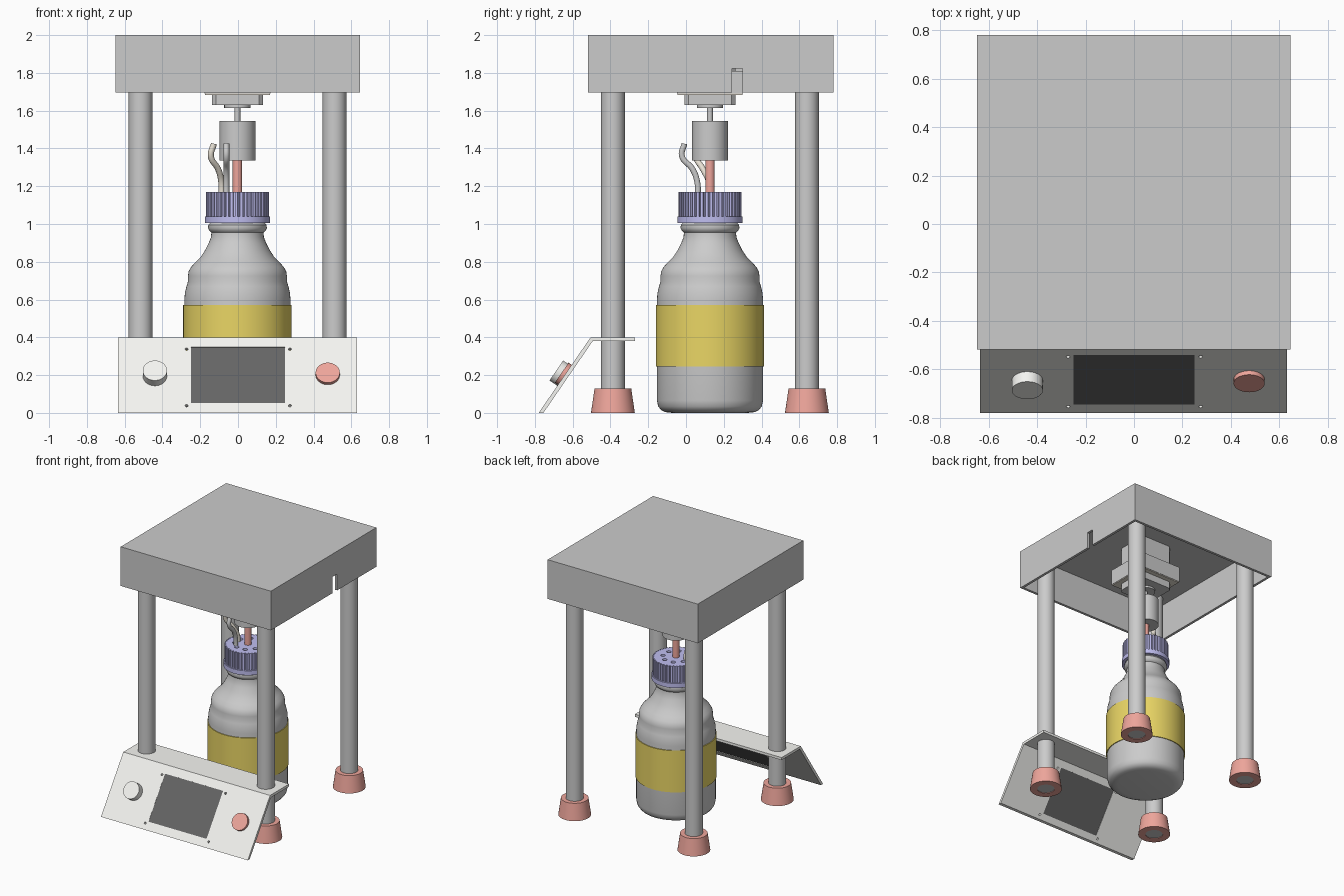
import bpy, bmesh, math
from math import cos, sin, tau, radians
from mathutils import Matrix, Vector

if "Cube" in bpy.data.objects:
    bpy.data.objects.remove(bpy.data.objects["Cube"])


def material(name, rgb):
    m = bpy.data.materials.new(name)
    m.diffuse_color = (*rgb, 1)
    m.use_nodes = True
    m.node_tree.nodes["Principled BSDF"].inputs["Base Color"].default_value = m.diffuse_color
    return m


RED = material("salmon", (0.86, 0.38, 0.33))
BLUE = material("lavender", (0.53, 0.52, 0.88))
YELLOW = material("label_yellow", (0.82, 0.67, 0.13))
CREAM = material("cream", (0.92, 0.92, 0.89))
TAN = material("tan", (0.80, 0.75, 0.66))
DARK = material("screen_dark", (0.13, 0.13, 0.13))

AX, AY = -0.003, 0.127                      # bottle and drive axis
AXIS = Matrix.Translation((AX, AY, 0))


def finish(name, bm, mat=None, mtx=None, angle=35):
    if mtx is not None:
        bm.transform(mtx)
    bmesh.ops.recalc_face_normals(bm, faces=bm.faces[:])
    me = bpy.data.meshes.new(name)
    bm.to_mesh(me)
    bm.free()
    me.shade_smooth()
    me.set_sharp_from_angle(angle=radians(angle))
    ob = bpy.data.objects.new(name, me)
    bpy.context.collection.objects.link(ob)
    if mat:
        me.materials.append(mat)
    return ob


def box(name, lo, hi, mat=None, mtx=None):
    bm = bmesh.new()
    lo, hi = Vector(lo), Vector(hi)
    bmesh.ops.create_cube(bm, size=1, matrix=Matrix.Translation((lo + hi) / 2)
                          @ Matrix.Diagonal((*(hi - lo), 1)))
    return finish(name, bm, mat, mtx)


def lathe(name, profile, mat=None, mtx=AXIS, n=48, closed=False):
    """Spin (radius, z) points about z; cap the ends unless the profile is a loop."""
    bm = bmesh.new()
    rings = [[bm.verts.new((r * cos(tau * i / n), r * sin(tau * i / n), z))
              for i in range(n)] for r, z in profile]
    pairs = list(zip(rings, rings[1:])) + ([(rings[-1], rings[0])] if closed else [])
    for a, b in pairs:
        for i in range(n):
            j = (i + 1) % n
            bm.faces.new((a[i], a[j], b[j], b[i]))
    if not closed:
        bm.faces.new(rings[0])
        bm.faces.new(rings[-1])
    return finish(name, bm, mat, mtx)


def prism(name, pts, depth, mat=None, mtx=None):
    """Extrude a polygon drawn in the local xy plane along local z."""
    bm = bmesh.new()
    f = bm.faces.new([bm.verts.new((x, y, 0)) for x, y in pts])
    ext = bmesh.ops.extrude_face_region(bm, geom=[f])["geom"]
    bmesh.ops.translate(bm, vec=(0, 0, depth),
                        verts=[v for v in ext if isinstance(v, bmesh.types.BMVert)])
    return finish(name, bm, mat, mtx)


def cut(ob, cutters):
    """Subtract the cutters, bake the result and drop the cutters."""
    for c in cutters:
        c.hide_render = True
        md = ob.modifiers.new("cut", "BOOLEAN")
        md.operation, md.object, md.solver = "DIFFERENCE", c, "EXACT"
    bpy.context.view_layer.update()
    dg = bpy.context.evaluated_depsgraph_get()
    me = bpy.data.meshes.new_from_object(ob.evaluated_get(dg))
    ob.modifiers.clear()
    ob.data = me
    me.set_sharp_from_angle(angle=radians(35))
    for c in cutters:
        bpy.data.objects.remove(c)


def tube(name, pts, r, mat=None):
    cu = bpy.data.curves.new(name, "CURVE")
    cu.dimensions = "3D"
    cu.bevel_depth, cu.bevel_resolution, cu.use_fill_caps = r, 3, True
    cu.resolution_u = 6
    sp = cu.splines.new("BEZIER")
    sp.bezier_points.add(len(pts) - 1)
    for p, co in zip(sp.bezier_points, pts):
        p.co = co
        p.handle_left_type = p.handle_right_type = "AUTO"
    ob = bpy.data.objects.new(name, cu)
    bpy.context.collection.objects.link(ob)
    if mat:
        cu.materials.append(mat)


# Top housing: open-bottomed shell with a cable notch in the right wall
housing = box("top_housing", (-0.648, -0.518, 1.695), (0.646, 0.78, 2.0))
cut(housing, [box("hollow", (-0.628, -0.498, 1.6), (0.626, 0.76, 1.98)),
              box("notch", (0.6, 0.243, 1.6), (0.7, 0.298, 1.822))])

# Four legs with tapered rubber feet
for side, x in (("left", -0.516), ("right", 0.511)):
    for end, y in (("front", -0.387), ("back", 0.64)):
        at = Matrix.Translation((x, y, 0))
        lathe(f"{end}_{side}_leg", [(0.063, 0.004), (0.063, 1.98)], None, at)
        lathe(f"{end}_{side}_foot",
              [(0.063, 0), (0.116, 0), (0.097, 0.13), (0.063, 0.13)], RED, at, closed=True)

# Bent sheet control panel (profile in y,z extruded along x)
yz_to_x = Matrix(((0, 0, 1, -0.635), (1, 0, 0, 0), (0, 1, 0, 0), (0, 0, 0, 1)))
panel = prism("control_panel", [(-0.78, 0), (-0.505, 0.4), (-0.27, 0.4), (-0.27, 0.38),
                                (-0.494, 0.38), (-0.755, 0)], 1.265, CREAM, yz_to_x)
SLOPE = Matrix.Translation((0, -0.78, 0)) @ Matrix.Rotation(math.atan2(0.4, 0.275), 4, "X")
cutters = [box("window", (-0.25, 0.063, -0.1), (0.25, 0.422, 0.1), None, SLOPE)]
for x in (-0.272, 0.275):
    for s in (0.047, 0.41):
        cutters.append(lathe("screw_hole", [(0.008, -0.1), (0.008, 0.1)], None,
                             SLOPE @ Matrix.Translation((x, s, 0)), 16))
cut(panel, cutters)
box("screen", (-0.25, 0.063, -0.018), (0.25, 0.422, -0.001), DARK, SLOPE)
lathe("dial_knob", [(0.064, -0.005), (0.064, 0.05)], CREAM,
      SLOPE @ Matrix.Translation((-0.44, 0.238, 0)))
lathe("stop_button", [(0.064, -0.005), (0.064, 0.02)], RED,
      SLOPE @ Matrix.Translation((0.475, 0.245, 0)))

# Bottle and label band
lathe("bottle", [(0.2, 0), (0.235, 0.004), (0.258, 0.014), (0.274, 0.034), (0.281, 0.065),
                 (0.281, 0.6), (0.278, 0.635), (0.27, 0.67), (0.262, 0.695), (0.262, 0.725),
                 (0.258, 0.75), (0.245, 0.773), (0.222, 0.798), (0.195, 0.825), (0.172, 0.86),
                 (0.152, 0.9), (0.14, 0.93), (0.138, 0.955), (0.148, 0.963), (0.156, 0.978),
                 (0.154, 0.995), (0.145, 1.005), (0.14, 1.1)], n=64)
lathe("label_band", [(0.281, 0.245), (0.287, 0.245), (0.287, 0.57), (0.281, 0.57)],
      YELLOW, n=64, closed=True)

# Ribbed cap with base ring and port holes
ribs = []
for i in range(42):
    for frac, r in ((0.0, 0.166), (0.55, 0.166), (0.65, 0.155), (0.9, 0.155)):
        a = tau * (i + frac) / 42
        ribs.append((r * cos(a), r * sin(a)))
cap = prism("bottle_cap", ribs, 0.14, BLUE, Matrix.Translation((AX, AY, 1.03)))
cut(cap, [lathe("port", [(0.017, 1.13), (0.017, 1.2)], None, Matrix.Translation(
    (AX + 0.095 * cos(tau * (i + 0.5) / 8), AY + 0.095 * sin(tau * (i + 0.5) / 8), 0)), 16)
    for i in range(8)])
lathe("cap_ring", [(0.15, 1.005), (0.173, 1.005), (0.173, 1.04), (0.15, 1.04)],
      BLUE, closed=True)

# Stirring drive: shaft, coupling, motor shaft
lathe("stirring_shaft", [(0.025, 0.9), (0.025, 1.35)], RED, n=24)
lathe("shaft_coupling", [(0.095, 1.337), (0.095, 1.545)])
lathe("motor_shaft", [(0.015, 1.54), (0.015, 1.62)], n=24)
lathe("motor_boss", [(0.07, 1.615), (0.07, 1.635)])

# Motor with chamfered corners, mounting block and bracket
w, c = 0.135, 0.022
octagon = [(w - c, -w), (w, -w + c), (w, w - c), (w - c, w),
           (c - w, w), (-w, w - c), (-w, c - w), (c - w, -w)]
prism("motor_body", octagon, 0.35, None, Matrix.Translation((AX, AY, 1.63)))
box("motor_mount", (-0.175, -0.175, 1.69), (0.175, 0.175, 1.81), None, AXIS)
box("motor_gasket", (-0.172, -0.172, 1.684), (0.172, 0.172, 1.692), TAN, AXIS)

# Two curved hoses leaving the cap
tube("cream_hose", [(-0.088, 0.125, 1.12), (-0.088, 0.122, 1.22), (-0.105, 0.09, 1.29),
                    (-0.144, 0.05, 1.36), (-0.127, 0.05, 1.425)], 0.016, TAN)
tube("grey_hose", [(-0.062, 0.062, 1.12), (-0.062, 0.06, 1.22), (-0.062, 0.035, 1.29),
                   (-0.062, -0.022, 1.36), (-0.062, -0.008, 1.425)], 0.016)
